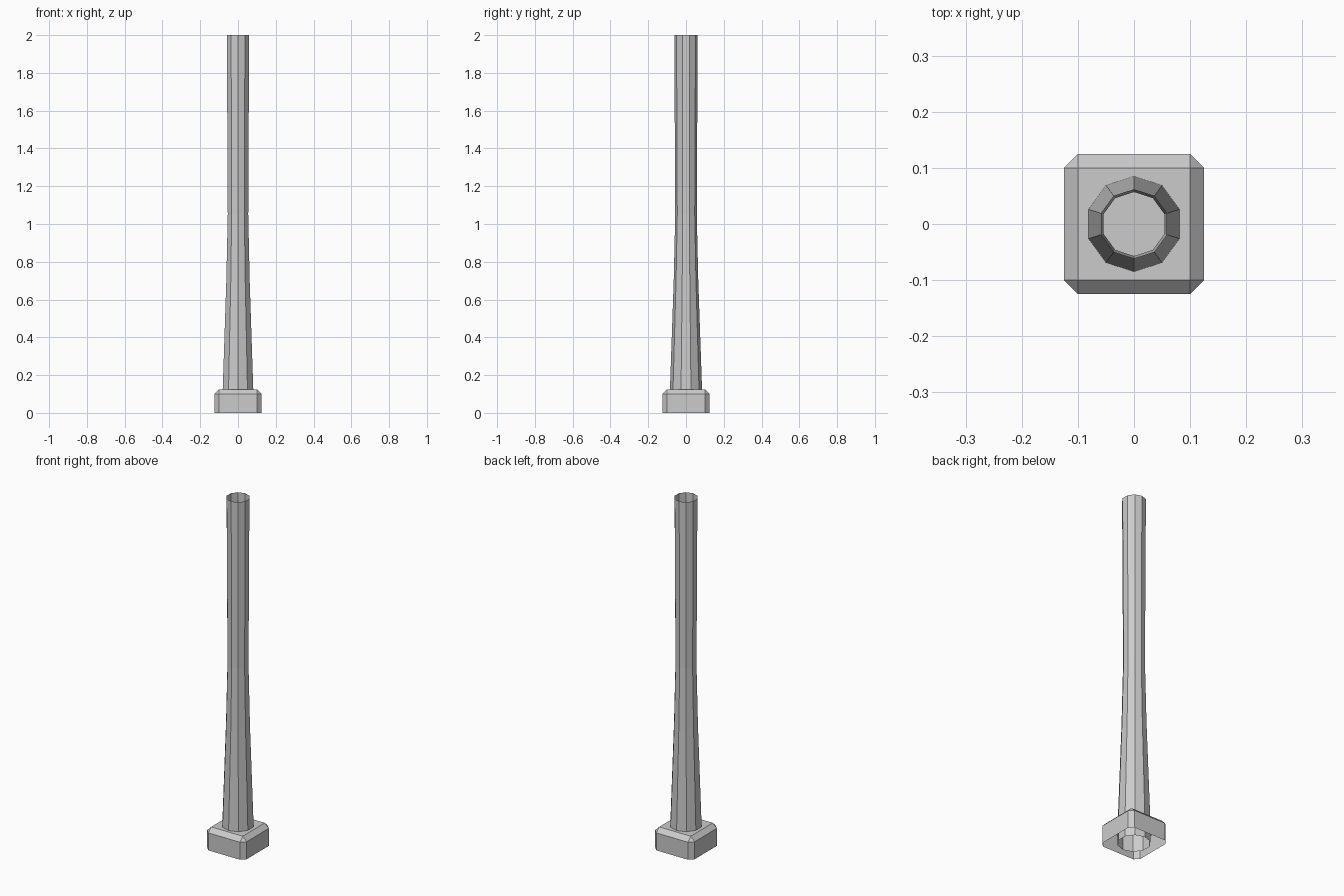
import bpy, bmesh
from math import cos, sin, pi

cube = bpy.data.objects.get("Cube")
if cube:
    bpy.data.objects.remove(cube, do_unlink=True)

# Single grey finish
grey = bpy.data.materials.new("plain_grey")
grey.use_nodes = True
colour = (0.6, 0.6, 0.6, 1)
grey.diffuse_color = colour
grey.node_tree.nodes["Principled BSDF"].inputs["Base Color"].default_value = colour


def add_object(name, bm):
    mesh = bpy.data.meshes.new(name)
    bm.to_mesh(mesh)
    bm.free()
    mesh.materials.append(grey)
    obj = bpy.data.objects.new(name, mesh)
    bpy.context.collection.objects.link(obj)
    return obj


# Base block: chamfered on top and at the corners, open underneath
HALF, HEIGHT, CHAMFER = 0.125, 0.125, 0.025
bm = bmesh.new()
bmesh.ops.create_cube(bm, size=1)
for v in bm.verts:
    v.co.x *= 2 * HALF
    v.co.y *= 2 * HALF
    v.co.z = HEIGHT if v.co.z > 0 else 0
edges = [e for e in bm.edges if any(v.co.z > 0 for v in e.verts)]
bmesh.ops.bevel(bm, geom=edges, offset=CHAMFER, segments=1,
                affect='EDGES', profile=0.5)
underside = [f for f in bm.faces if all(v.co.z < 0.001 for v in f.verts)]
bmesh.ops.delete(bm, geom=underside, context='FACES')
add_object("base_block", bm)

# Hollow ten-sided column: flared foot, slim waist, slightly wider top
SIDES = 10
PROFILE = [(0.085, 0), (0.085, 0.125), (0.065, 0.7), (0.057, 1.05), (0.062, 2)]
bm = bmesh.new()
rings = []
for radius, z in PROFILE:
    angles = [pi / 2 + 2 * pi * i / SIDES for i in range(SIDES)]
    rings.append([bm.verts.new((radius * cos(a), radius * sin(a), z)) for a in angles])
for low, high in zip(rings, rings[1:]):
    for i in range(SIDES):
        j = (i + 1) % SIDES
        bm.faces.new((low[i], low[j], high[j], high[i]))
add_object("column", bm)
